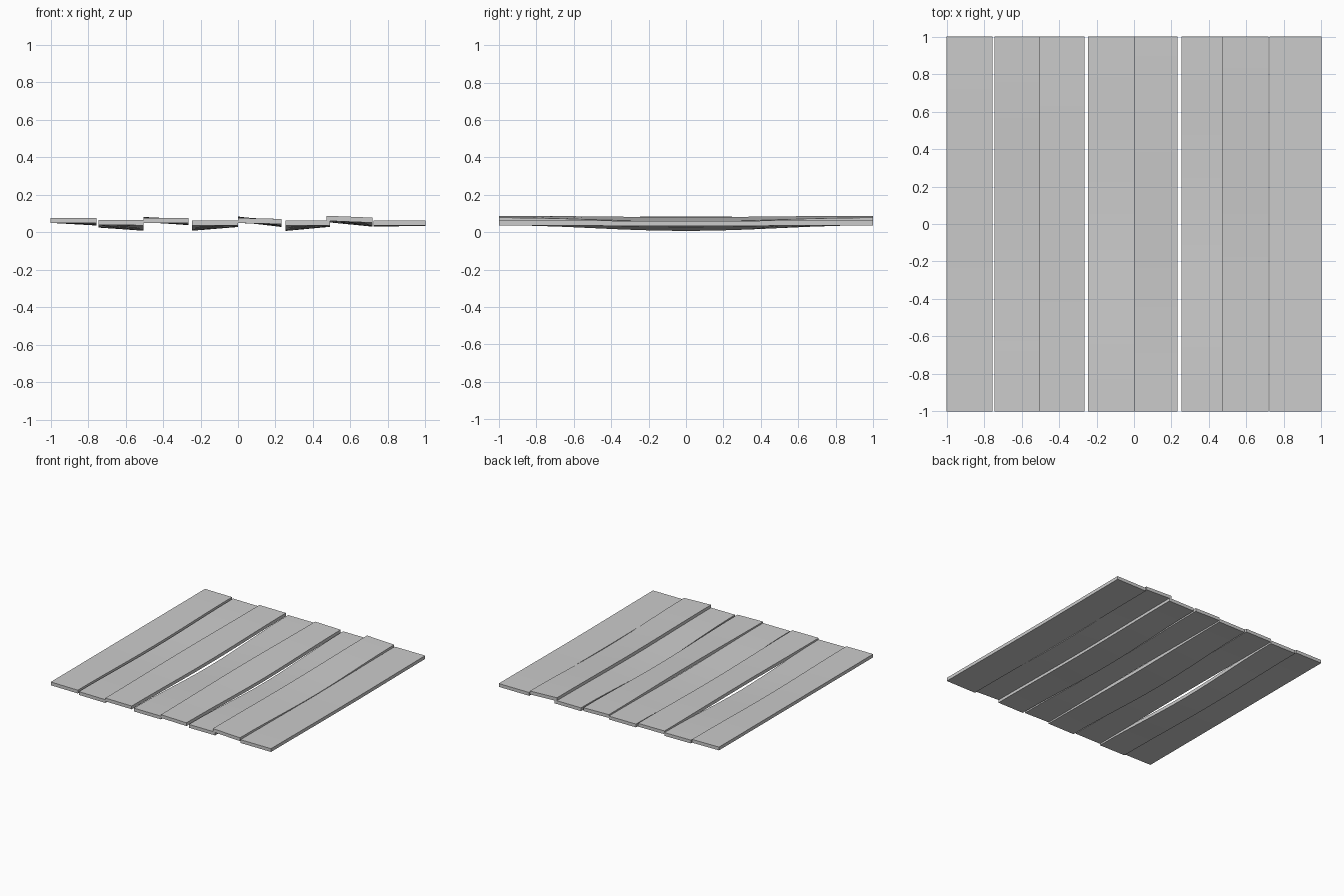
import bpy
import bmesh
import math

cube = bpy.data.objects.get("Cube")
if cube:
    bpy.data.objects.remove(cube, do_unlink=True)

grey = bpy.data.materials.new("weathered_grey")
grey.use_nodes = True
colour = (0.6, 0.6, 0.6, 1)
grey.diffuse_color = colour
grey.node_tree.nodes["Principled BSDF"].inputs["Base Color"].default_value = colour

THICK = 0.027
STEPS = 12


def plank(name, x0, x1, top0, top1, bow0, bow1):
    """Board along y; each long edge has its own end height and mid-length bow."""
    bm = bmesh.new()
    rings = []
    for i in range(STEPS + 1):
        y = -1 + 2 * i / STEPS
        curve = 0.5 + 0.5 * math.cos(math.pi * y)
        z0, z1 = top0 + bow0 * curve, top1 + bow1 * curve
        section = [(x0, z0 - THICK), (x1, z1 - THICK), (x1, z1), (x0, z0)]
        rings.append([bm.verts.new((x, y, z)) for x, z in section])
    for a, b in zip(rings, rings[1:]):
        for j in range(4):
            k = (j + 1) % 4
            bm.faces.new((a[j], a[k], b[k], b[j]))
    bm.faces.new(rings[0])
    bm.faces.new(rings[-1])
    bmesh.ops.recalc_face_normals(bm, faces=bm.faces)
    mesh = bpy.data.meshes.new(name)
    bm.to_mesh(mesh)
    bm.free()
    mesh.materials.append(grey)
    obj = bpy.data.objects.new(name, mesh)
    bpy.context.collection.objects.link(obj)
    obj.select_set(True)
    bpy.context.view_layer.objects.active = obj


bpy.ops.object.select_all(action='DESELECT')

# Boards from right to left: edges, end heights, bow of each edge
boards = [
    (-1.0, -0.755, 0.077, 0.075, 0.0, -0.012),
    (-0.745, -0.505, 0.066, 0.064, -0.014, -0.029),
    (-0.505, -0.265, 0.077, 0.076, 0.005, -0.011),
    (-0.245, 0.0, 0.064, 0.064, -0.029, -0.009),
    (0.0, 0.232, 0.076, 0.071, 0.008, -0.016),
    (0.254, 0.492, 0.064, 0.064, -0.03, -0.008),
    (0.472, 0.718, 0.088, 0.078, -0.007, -0.021),
    (0.724, 1.0, 0.064, 0.064, -0.006, -0.004),
]
for number, board in enumerate(boards, 1):
    plank(f"plank_{number}", *board)

# Smooth bent surfaces with crisp board edges
bpy.ops.object.shade_smooth_by_angle(angle=math.radians(30))
